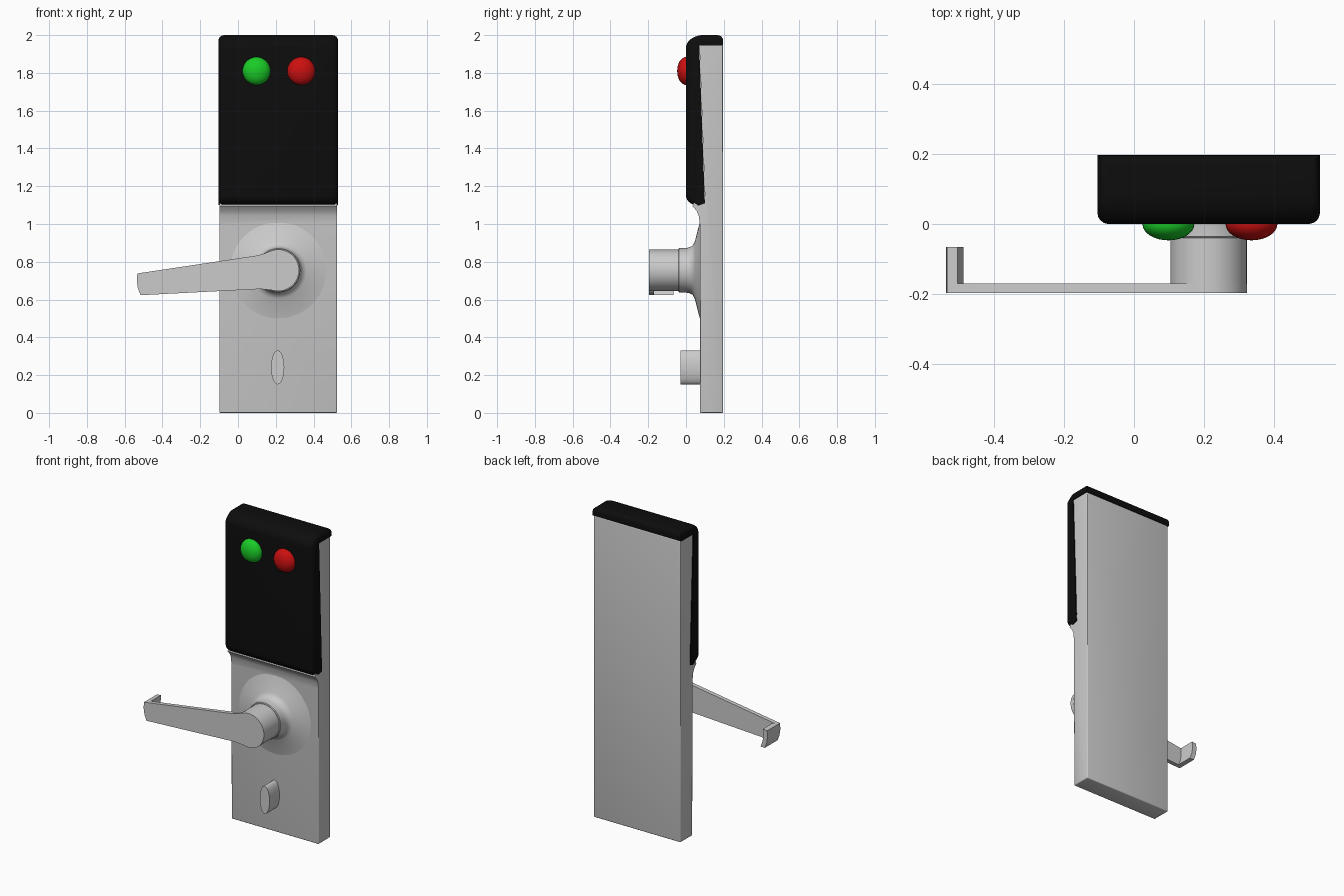
import bpy, bmesh, math
from math import sin, cos, pi, radians
from mathutils import Matrix

if "Cube" in bpy.data.objects:
    bpy.data.objects.remove(bpy.data.objects["Cube"])

CX, HUB_Z = 0.213, 0.755      # plate centre line, lever axis height


def finish(name, bm, color=None, angle=35):
    bmesh.ops.recalc_face_normals(bm, faces=bm.faces)
    me = bpy.data.meshes.new(name)
    bm.to_mesh(me)
    bm.free()
    ob = bpy.data.objects.new(name, me)
    bpy.context.collection.objects.link(ob)
    if color:
        mat = bpy.data.materials.new(name)
        mat.diffuse_color = (*color, 1)
        mat.use_nodes = True
        mat.node_tree.nodes["Principled BSDF"].inputs["Base Color"].default_value = mat.diffuse_color
        me.materials.append(mat)
    bpy.ops.object.select_all(action='DESELECT')
    ob.select_set(True)
    bpy.context.view_layer.objects.active = ob
    bpy.ops.object.shade_smooth_by_angle(angle=radians(angle))
    return ob


def prism(points, a, b, axis):
    """Extrude a 2D outline from a to b: (y, z) along x, or (x, z) along y."""
    place = (lambda p, t: (t, p[0], p[1])) if axis == 'x' else (lambda p, t: (p[0], t, p[1]))
    bm = bmesh.new()
    lo = [bm.verts.new(place(p, a)) for p in points]
    hi = [bm.verts.new(place(p, b)) for p in points]
    bm.faces.new(lo)
    bm.faces.new(hi[::-1])
    for i in range(len(points)):
        j = (i + 1) % len(points)
        bm.faces.new((lo[i], hi[i], hi[j], lo[j]))
    bmesh.ops.recalc_face_normals(bm, faces=bm.faces)
    return bm


def bevel(bm, test, width, segments=3):
    edges = [e for e in bm.edges if e.calc_face_angle_signed(0) > radians(15)
             and all(test(v.co) for v in e.verts)]
    bmesh.ops.bevel(bm, geom=edges, offset=width, segments=segments,
                    profile=0.5, affect='EDGES', clamp_overlap=True)


def lathe(profile, steps=48):
    """Revolve (radius, y) points around the lever axis."""
    bm = bmesh.new()
    vs = [bm.verts.new((r, 0, y)) for r, y in profile]
    es = [bm.edges.new(p) for p in zip(vs, vs[1:])]
    bmesh.ops.spin(bm, geom=vs + es, cent=(0, 0, 0), axis=(0, 0, 1),
                   angle=2 * pi, steps=steps)
    bmesh.ops.remove_doubles(bm, verts=bm.verts, dist=1e-5)
    for v in bm.verts:
        v.co = (CX + v.co.x, v.co.z, HUB_Z + v.co.y)
    return bm


# grey back plate, swelling forward under the cover
plate = prism([(0.073, 0), (0.196, 0), (0.196, 1.945), (0.071, 1.945), (0.1, 1.15),
               (0.05, 1.13), (0.034, 1.095), (0.056, 1.07), (0.067, 1.045), (0.073, 1.0)],
              CX - 0.311, CX + 0.311, 'x')
bevel(plate, lambda c: c.z < 1.01 or c.y > 0.19, 0.02)
finish("back_plate", plate)

# black reader cover, wrapping over the top of the plate
cover = prism([(0, 1.125), (0, 1.96), (0.055, 2), (0.197, 2), (0.197, 1.945),
               (0.07, 1.945), (0.1, 1.11), (0.055, 1.09)],
              CX - 0.317, CX + 0.317, 'x')
bevel(cover, lambda c: c.y < 0.06 or c.z > 1.99, 0.03, 4)
finish("reader_cover", cover, (0.004, 0.004, 0.004))

# indicator lights
for name, x, col in (("green_light", 0.098, (0.01, 0.6, 0.02)),
                     ("red_light", 0.335, (0.6, 0.005, 0.005))):
    bm = bmesh.new()
    bmesh.ops.create_uvsphere(bm, u_segments=32, v_segments=16, radius=0.074)
    bmesh.ops.transform(bm, verts=bm.verts, matrix=Matrix.Translation((x, 0, 1.81))
                        @ Matrix.Diagonal((1, 0.63, 1, 1)))
    finish(name, bm, col, 180)

# flared rose and collar
finish("lever_rose", lathe([(0.262, 0.075), (0.15, 0.046), (0.131, 0.036), (0.121, 0.018),
                            (0.117, -0.005), (0.117, -0.036), (0.113, -0.04), (0, -0.04)]))
# lever hub
finish("lever_hub", lathe([(0.109, 0.0), (0.109, -0.19), (0, -0.19)]))

# lever arm, rounded around the hub
arc = [(CX + 0.11 * cos(t), HUB_Z + 0.11 * sin(t))
       for t in (radians(112 - 217 * i / 28) for i in range(29))]
arm = [(-0.516, 0.623), (-0.53, 0.66), (-0.536, 0.7), (-0.533, 0.738), (0.1, 0.833), (0.135, 0.842)]
finish("lever_arm", prism(arm + arc + [(0.12, 0.656)], -0.197, -0.17, 'y'))

# return at the lever tip
tip = [(-0.516, 0.623), (-0.53, 0.66), (-0.536, 0.7), (-0.533, 0.738),
       (-0.503, 0.742), (-0.506, 0.7), (-0.5, 0.66), (-0.486, 0.625)]
finish("lever_tip", prism(tip, -0.172, -0.066, 'y'))

# thumb turn
turn = [(CX - 0.003 + 0.035 * cos(t), 0.241 + 0.09 * sin(t))
        for t in (2 * pi * i / 40 for i in range(40))]
finish("thumb_turn", prism(turn, -0.028, 0.08, 'y'))
